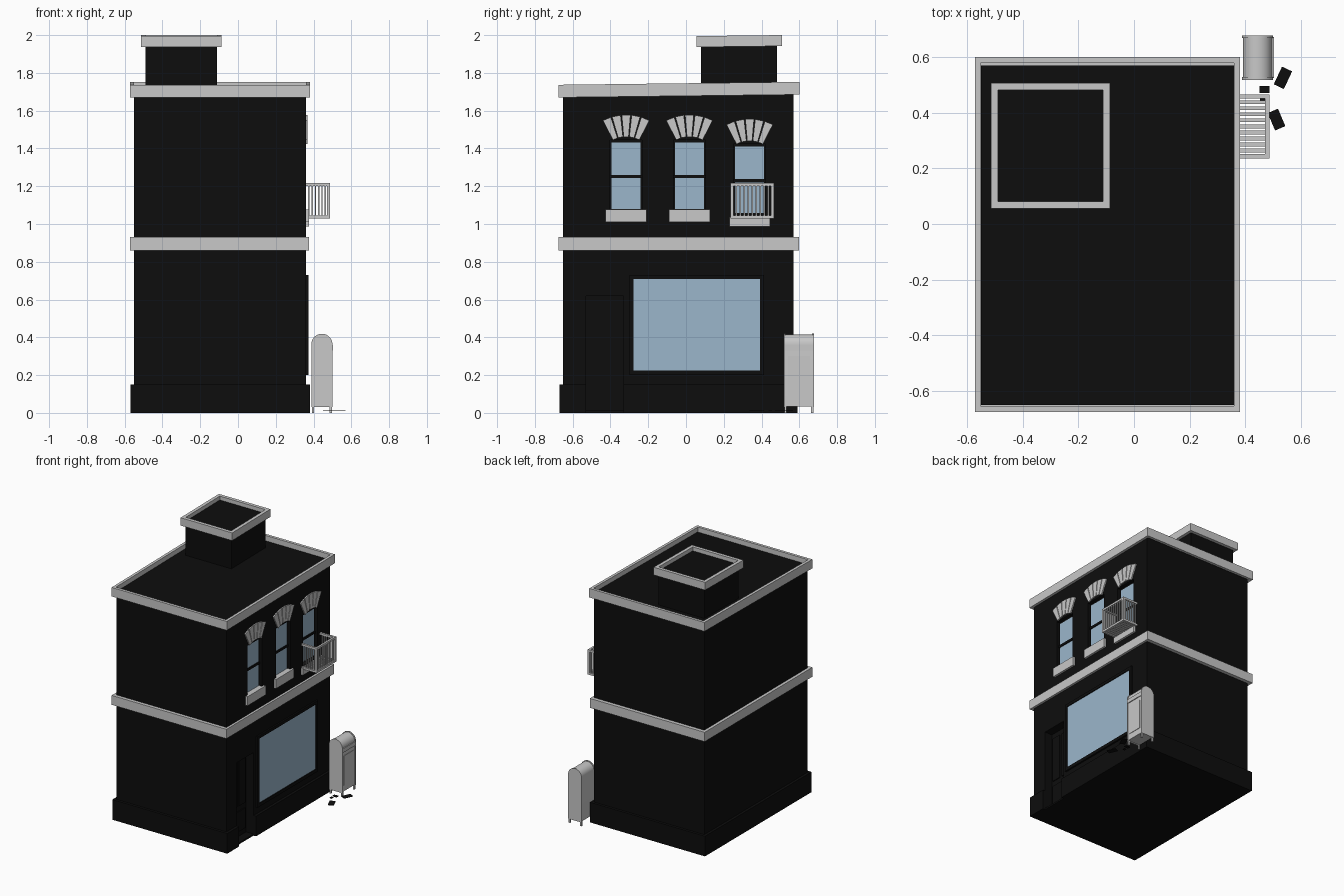
import bpy, bmesh, math
from mathutils import Matrix

if "Cube" in bpy.data.objects:
    bpy.data.objects.remove(bpy.data.objects["Cube"])


def material(name, rgb):
    m = bpy.data.materials.new(name)
    m.diffuse_color = (*rgb, 1)
    m.use_nodes = True
    m.node_tree.nodes["Principled BSDF"].inputs["Base Color"].default_value = m.diffuse_color
    return m


BLACK = material("black wall", (0.004, 0.004, 0.004))
GREY = material("pale grey trim", (0.58, 0.58, 0.58))
BLUE = material("blue glass", (0.33, 0.47, 0.60))


def finish(bm, name, mat):
    bmesh.ops.recalc_face_normals(bm, faces=bm.faces)
    me = bpy.data.meshes.new(name)
    bm.to_mesh(me)
    bm.free()
    ob = bpy.data.objects.new(name, me)
    bpy.context.collection.objects.link(ob)
    me.materials.append(mat)
    return ob


def add_box(bm, x0, x1, y0, y1, z0, z1):
    mat = (Matrix.Translation(((x0 + x1) / 2, (y0 + y1) / 2, (z0 + z1) / 2))
           @ Matrix.Diagonal((x1 - x0, y1 - y0, z1 - z0, 1)))
    return bmesh.ops.create_cube(bm, size=1, matrix=mat)["verts"]


def boxes(name, mat, *items):
    bm = bmesh.new()
    for b in items:
        add_box(bm, *b)
    return finish(bm, name, mat)


def tilt(ob, slope=0.012, start=0.5):
    # the old building leans: z rises towards the back
    for v in ob.data.vertices:
        if v.co.z > start:
            v.co.z += slope * v.co.y
    return ob


def ring(name, x0, x1, y0, y1, z0, z1, t):
    # open square cornice made from one wall profile
    bm = bmesh.new()
    loops = []
    for d, z in ((0, z0), (0, z1), (t, z1), (t, z0)):
        loops.append([bm.verts.new(p) for p in ((x0 + d, y0 + d, z), (x1 - d, y0 + d, z),
                                                (x1 - d, y1 - d, z), (x0 + d, y1 - d, z))])
    for i in range(4):
        a, b = loops[i], loops[(i + 1) % 4]
        for j in range(4):
            k = (j + 1) % 4
            bm.faces.new((a[j], a[k], b[k], b[j]))
    return finish(bm, name, GREY)


def profile_y(name, mat, pts, y0, y1):
    # extrude an (x, z) outline along y
    bm = bmesh.new()
    f = bm.faces.new([bm.verts.new((x, y0, z)) for x, z in pts])
    r = bmesh.ops.extrude_face_region(bm, geom=[f])
    bmesh.ops.translate(bm, vec=(0, y1 - y0, 0),
                        verts=[v for v in r["geom"] if isinstance(v, bmesh.types.BMVert)])
    return finish(bm, name, mat)


# building shell
WINDOWS = ((-0.317, 0.0), (0.018, 0.0), (0.337, -0.022))
body = tilt(boxes("building_body", BLACK, (-0.55, 0.36, -0.65, 0.57, 0, 1.71)), start=1.0)
plinth = boxes("plinth", BLACK, (-0.57, 0.38, -0.67, 0.59, 0, 0.15))

# recesses for the upper windows and the doorway
cuts = [(0.335, 0.5, y - 0.085, y + 0.085, 1.07 + dz, 1.445 + dz) for y, dz in WINDOWS]
cutter = boxes("recess_cutter", BLACK, (0.29, 0.5, -0.53, -0.33, 0.012, 0.62), *cuts)
plinth_cutter = boxes("plinth_cutter", BLACK, (0.29, 0.5, -0.53, -0.33, -0.1, 0.62))
for ob, cut in ((body, cutter), (plinth, plinth_cutter)):
    m = ob.modifiers.new("recess", "BOOLEAN")
    m.operation, m.object, m.solver = "DIFFERENCE", cut, "EXACT"
    cut.hide_render = True
    cut.hide_set(True)

# grey bands and rooftop box
boxes("middle_band", GREY, (-0.572, 0.377, -0.675, 0.597, 0.86, 0.93))
tilt(ring("roof_cornice", -0.572, 0.38, -0.675, 0.6, 1.678, 1.745, 0.021))
tilt(boxes("rooftop_box", BLACK, (-0.49, -0.11, 0.08, 0.483, 1.70, 1.965)))
tilt(ring("rooftop_cornice", -0.513, -0.087, 0.055, 0.507, 1.936, 1.994, 0.025))

# upper windows: glass, bar, sill and fanned lintel stones
for i, (y, dz) in enumerate(WINDOWS, 1):
    boxes(f"window_glass_{i}", BLUE, (0.33, 0.338, y - 0.077, y + 0.077, 1.08 + dz, 1.432 + dz))
    boxes(f"window_bar_{i}", BLACK, (0.33, 0.345, y - 0.085, y + 0.085, 1.243 + dz, 1.26 + dz))
    boxes(f"window_sill_{i}", GREY,
          (0.33, 0.376, y - 0.108, y + 0.108, 1.01 + dz, (1.078 if i < 3 else 1.058) + dz))
    bm = bmesh.new()
    for k in range(-2, 3):
        a0, a1 = (math.radians(k * 11.2 + s) for s in (-4.9, 4.9))
        f = bm.faces.new([bm.verts.new((0.35, y + r * math.sin(a), 1.31 + dz + r * math.cos(a)))
                          for r, a in ((0.152, a0), (0.152, a1), (0.268, a1), (0.268, a0))])
        r = bmesh.ops.extrude_face_region(bm, geom=[f])
        bmesh.ops.translate(bm, vec=(0.019, 0, 0),
                            verts=[v for v in r["geom"] if isinstance(v, bmesh.types.BMVert)])
    finish(bm, f"lintel_stones_{i}", GREY)

# shop window with surround
boxes("shop_glass", BLUE, (0.355, 0.366, -0.28, 0.393, 0.222, 0.71))
boxes("shop_frame", BLACK,
      (0.35, 0.372, -0.30, -0.278, 0.20, 0.73), (0.35, 0.372, 0.391, 0.413, 0.20, 0.73),
      (0.35, 0.372, -0.278, 0.391, 0.708, 0.73), (0.35, 0.372, -0.278, 0.391, 0.20, 0.224))

# door with two tall raised panels
boxes("door", BLACK, (0.28, 0.298, -0.53, -0.33, 0.01, 0.62),
      (0.29, 0.304, -0.515, -0.44, 0.24, 0.58), (0.29, 0.304, -0.42, -0.345, 0.24, 0.58),
      (0.29, 0.304, -0.515, -0.345, 0.05, 0.2))

# balcony: floor slats, rails and bars
bx0, bx1, by0, by1, bz0, bz1, t = 0.355, 0.486, 0.236, 0.466, 1.03, 1.217, 0.015
parts = []
for z in (bz0, bz1 - t):
    parts += [(bx1 - t, bx1, by0, by1, z, z + t)]
    parts += [(bx0, bx1 - t, y, y + t, z, z + t) for y in (by0, by1 - t)]
boxes("balcony_rails", GREY, *parts)
boxes("balcony_posts", GREY, *[(bx1 - t, bx1, y, y + t, bz0 + t, bz1 - t) for y in (by0, by1 - t)])
boxes("balcony_floor_slats", GREY,
      *[(bx0, bx1 - t, y - 0.007, y + 0.007, bz0 + 0.002, bz0 + 0.012)
        for y in (by0 + 0.0285 + 0.0216 * k for k in range(9))])
bars = [(bx1 - 0.011, bx1 - 0.004, y - 0.0035, y + 0.0035, bz0 + t, bz1 - t)
        for y in (by0 + 0.03 + 0.0212 * k for k in range(9))]
bars += [(x - 0.0035, x + 0.0035, y - 0.0035, y + 0.0035, bz0 + t, bz1 - t)
         for x in (0.375 + 0.0175 * k for k in range(6)) for y in (by0 + 0.0075, by1 - 0.0075)]
boxes("balcony_bars", GREY, *bars)


# letter box on legs with a rounded top
def arch(r, z0, ztop, cx=0.444, n=14):
    return [(cx - r, z0), (cx + r, z0)] + [
        (cx + r * math.cos(math.pi * k / n), ztop - r + r * math.sin(math.pi * k / n))
        for k in range(n + 1)]


box_parts = [profile_y("mailbox_body", GREY, arch(0.052, 0.035, 0.415), 0.522, 0.672)]
for nm, y in (("front", 0.518), ("back", 0.668)):
    box_parts.append(profile_y(f"mailbox_{nm}_rim", GREY, arch(0.056, 0.03, 0.419), y, y + 0.01))
for ob in box_parts:
    bpy.context.view_layer.objects.active = ob
    bpy.ops.object.select_all(action="DESELECT")
    ob.select_set(True)
    bpy.ops.object.shade_smooth_by_angle(angle=math.radians(35))
boxes("mailbox_legs", GREY, *[(x, x + 0.012, y, y + 0.012, 0, 0.04)
                              for x in (0.391, 0.485) for y in (0.521, 0.663)])
boxes("mailbox_slot", GREY, (0.49, 0.502, 0.524, 0.672, 0.33, 0.36))
boxes("mailbox_door", GREY, (0.49, 0.499, 0.54, 0.656, 0.08, 0.30))

# dark sheets lying on the pavement
for i, (x, y, w, h, deg) in enumerate(((0.535, 0.525, 0.04, 0.07, -25), (0.468, 0.483, 0.036, 0.024, 0),
                                       (0.461, 0.446, 0.018, 0.02, 0), (0.512, 0.375, 0.04, 0.068, 23)), 1):
    ob = boxes(f"paper_sheet_{i}", BLACK, (-w / 2, w / 2, -h / 2, h / 2, 0, 0.004))
    ob.location = (x, y, 0.012)
    ob.rotation_euler.z = math.radians(deg)
